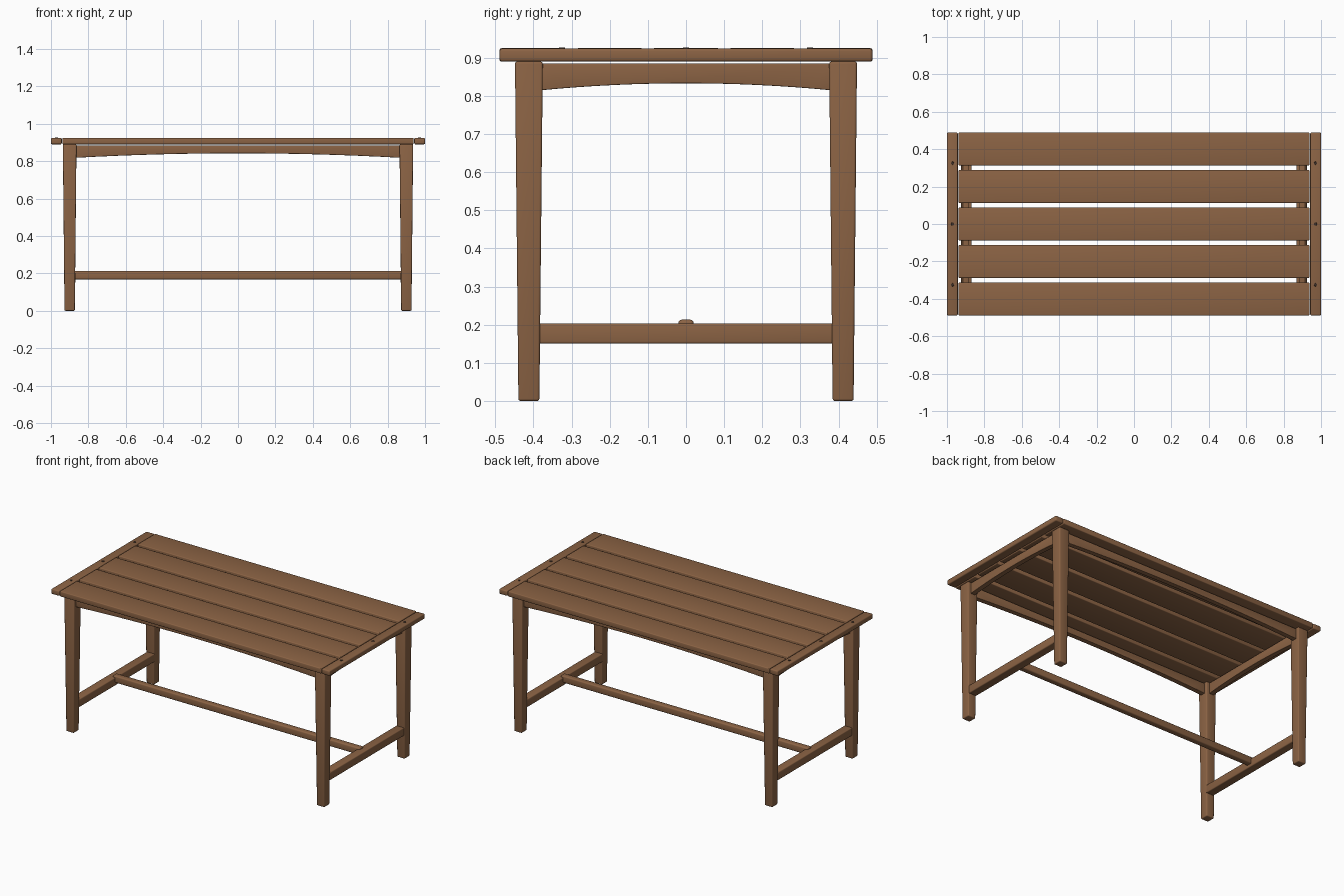
import bpy, bmesh, math
from mathutils import Vector

if "Cube" in bpy.data.objects:
    bpy.data.objects.remove(bpy.data.objects["Cube"])


def material(name, rgb):
    m = bpy.data.materials.new(name)
    m.diffuse_color = (*rgb, 1)
    m.use_nodes = True
    m.node_tree.nodes["Principled BSDF"].inputs["Base Color"].default_value = m.diffuse_color
    return m


wood = material("wood", (0.26, 0.125, 0.058))
dark = material("dark_metal", (0.05, 0.03, 0.02))


def finish(name, bm, mat, bevel):
    # round the hard edges, then smooth-shade the rounding
    bmesh.ops.recalc_face_normals(bm, faces=bm.faces)
    if bevel:
        hard = [e for e in bm.edges if e.calc_face_angle(0) > math.radians(40)]
        bmesh.ops.bevel(bm, geom=hard, offset=bevel, segments=3, profile=0.5,
                        affect='EDGES', clamp_overlap=True)
    me = bpy.data.meshes.new(name)
    bm.to_mesh(me)
    bm.free()
    me.materials.append(mat)
    ob = bpy.data.objects.new(name, me)
    bpy.context.collection.objects.link(ob)
    bpy.ops.object.select_all(action='DESELECT')
    ob.select_set(True)
    bpy.context.view_layer.objects.active = ob
    bpy.ops.object.shade_smooth_by_angle(angle=math.radians(35))
    return ob


def box(name, lo, hi, bevel=0.005):
    bm = bmesh.new()
    bmesh.ops.create_cube(bm, size=1)
    lo, hi = Vector(lo), Vector(hi)
    for v in bm.verts:
        v.co = (lo + hi) / 2 + v.co * (hi - lo)
    return finish(name, bm, wood, bevel)


def leg(name, sx, sy):
    # tapered square leg, wider at the top
    bm = bmesh.new()
    bmesh.ops.create_cube(bm, size=1)
    for v in bm.verts:
        top = v.co.z > 0
        w = 0.073 if top else 0.055
        v.co = (sx * 0.9 + v.co.x * w, sy * 0.412 + v.co.y * w, 0.89 if top else 0)
    finish(name, bm, wood, 0.006)


def apron(name, half, z_end, z_mid, along_x, offset, thick=0.032):
    # board with an arched lower edge
    n = 16
    prof = [(half, 0.885), (-half, 0.885)]
    for i in range(n + 1):
        t = -1 + 2 * i / n
        prof.append((t * half, z_mid + (z_end - z_mid) * t * t))
    bm = bmesh.new()

    def place(u, d, z):
        return (u, d, z) if along_x else (d, u, z)
    vs = [bm.verts.new(place(u, offset - thick / 2, z)) for u, z in prof]
    f = bm.faces.new(vs)
    r = bmesh.ops.extrude_face_region(bm, geom=[f])
    move = Vector(place(0, thick, 0))
    for v in r["geom"]:
        if isinstance(v, bmesh.types.BMVert):
            v.co += move
    finish(name, bm, wood, 0.003)


# table top slats
for i in range(5):
    y = (i - 2) * 0.2005
    box(f"top_slat_{i + 1}", (-0.939, y - 0.088, 0.89), (0.939, y + 0.088, 0.925))

for sx, side in ((-1, "left"), (1, "right")):
    # end boards with screws
    a, b = sorted((sx * 0.942, sx * 1.0))
    box(f"{side}_end_board", (a, -0.489, 0.89), (b, 0.489, 0.924), 0.007)
    for i, y in enumerate((-0.325, 0, 0.325)):
        bm = bmesh.new()
        bmesh.ops.create_cone(bm, cap_ends=True, segments=16, radius1=0.009,
                              radius2=0.008, depth=0.006)
        bmesh.ops.translate(bm, verts=bm.verts, vec=(sx * 0.97, y, 0.9235))
        finish(f"{side}_screw_{i + 1}", bm, dark, 0)
    # side apron and lower rail
    apron(f"{side}_apron", 0.378, 0.815, 0.833, False, sx * 0.9)
    a, b = sorted((sx * 0.868, sx * 0.924))
    box(f"{side}_lower_rail", (a, -0.388, 0.15), (b, 0.388, 0.203), 0.006)
    for sy, end in ((-1, "front"), (1, "back")):
        leg(f"{end}_{side}_leg", sx, sy)

# long aprons
for sy, end in ((-1, "front"), (1, "back")):
    apron(f"{end}_apron", 0.868, 0.818, 0.842, True, sy * 0.412)

# centre stretcher between the lower rails
box("centre_stretcher", (-0.887, -0.02, 0.168), (0.887, 0.02, 0.213), 0.008)
